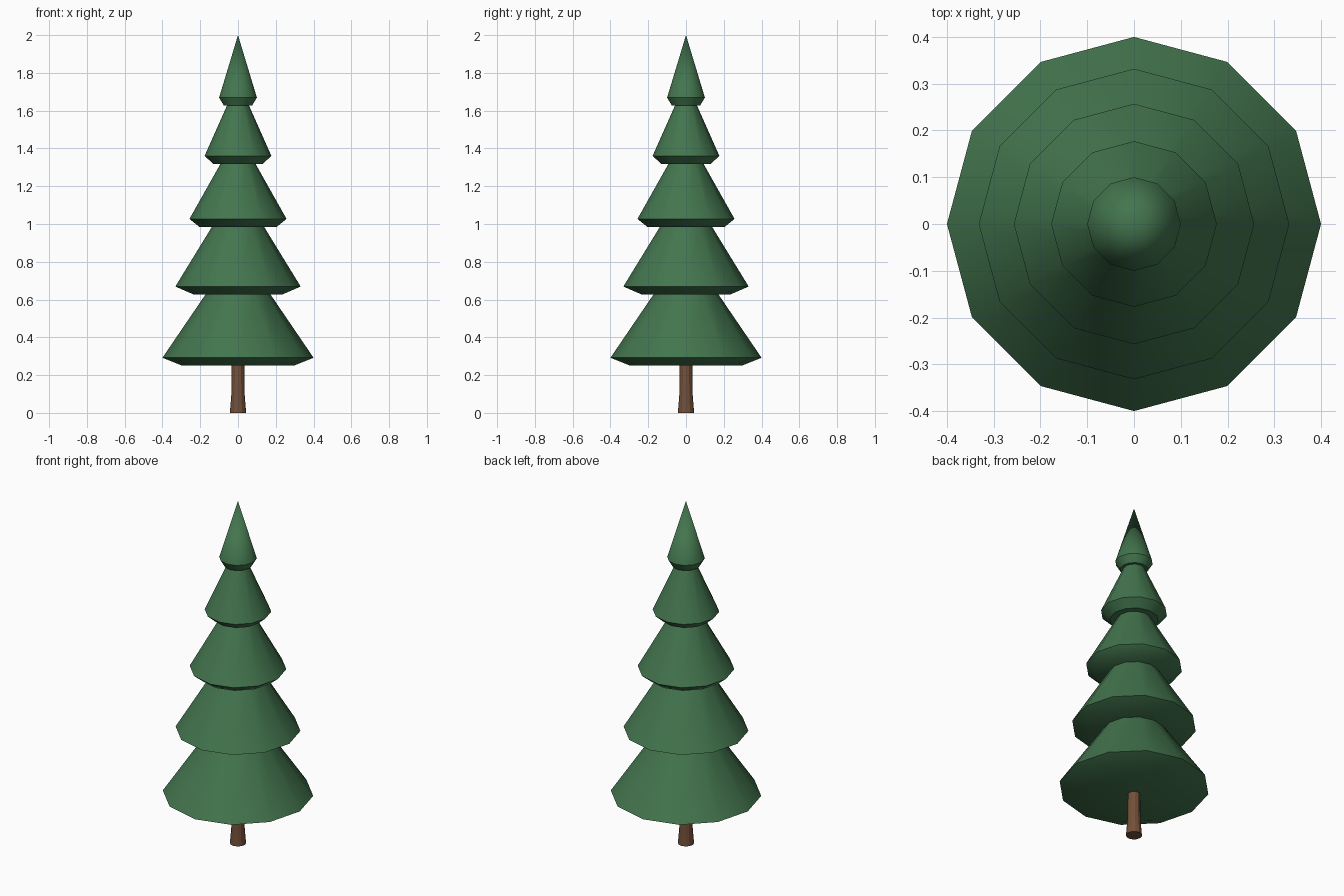
import bpy
import math

cube = bpy.data.objects.get("Cube")
if cube:
    bpy.data.objects.remove(cube, do_unlink=True)


def make_material(name, colour):
    mat = bpy.data.materials.new(name)
    mat.use_nodes = True
    mat.diffuse_color = colour
    mat.node_tree.nodes["Principled BSDF"].inputs["Base Color"].default_value = colour
    return mat


def lathe(name, profile, sides, mat, smooth_angle):
    """Turn (radius, height) points around z; radius 0 makes a tip, open ends are capped."""
    verts, faces, rings = [], [], []
    for radius, z in profile:
        count = sides if radius > 0 else 1
        rings.append([len(verts) + i for i in range(count)])
        for i in range(count):
            a = math.tau * i / sides
            verts.append((radius * math.cos(a), radius * math.sin(a), z))
    for low, high in zip(rings, rings[1:]):
        for i in range(sides):
            j = (i + 1) % sides
            if len(high) == 1:
                faces.append((low[i], low[j], high[0]))
            else:
                faces.append((low[i], low[j], high[j], high[i]))
    faces.append(rings[0][::-1])
    if len(rings[-1]) > 1:
        faces.append(rings[-1])
    mesh = bpy.data.meshes.new(name)
    mesh.from_pydata(verts, [], faces)
    mesh.materials.append(mat)
    obj = bpy.data.objects.new(name, mesh)
    bpy.context.collection.objects.link(obj)
    bpy.ops.object.select_all(action='DESELECT')
    obj.select_set(True)
    bpy.context.view_layer.objects.active = obj
    bpy.ops.object.shade_smooth_by_angle(angle=math.radians(smooth_angle))
    return obj


green = make_material("pine_green", (0.056, 0.178, 0.076, 1))
brown = make_material("bark_brown", (0.17, 0.08, 0.04, 1))

# Trunk with a flared foot
lathe("trunk", [(0.043, 0), (0.035, 0.1), (0.033, 0.27)], 12, brown, 20)

# Foliage tiers: underside radius, rim radius, top radius, bottom height, top height
tiers = [
    (0.295, 0.40, 0.17, 0.25, 0.63),
    (0.235, 0.332, 0.135, 0.627, 0.99),
    (0.205, 0.257, 0.092, 0.985, 1.32),
    (0.13, 0.177, 0.057, 1.318, 1.63),
    (0.075, 0.10, 0, 1.627, 2.0),
]
for n, (under, rim, top, z0, z1) in enumerate(tiers, 1):
    lathe(f"foliage_tier_{n}", [(under, z0), (rim, z0 + 0.042), (top, z1)], 12, green, 40)
